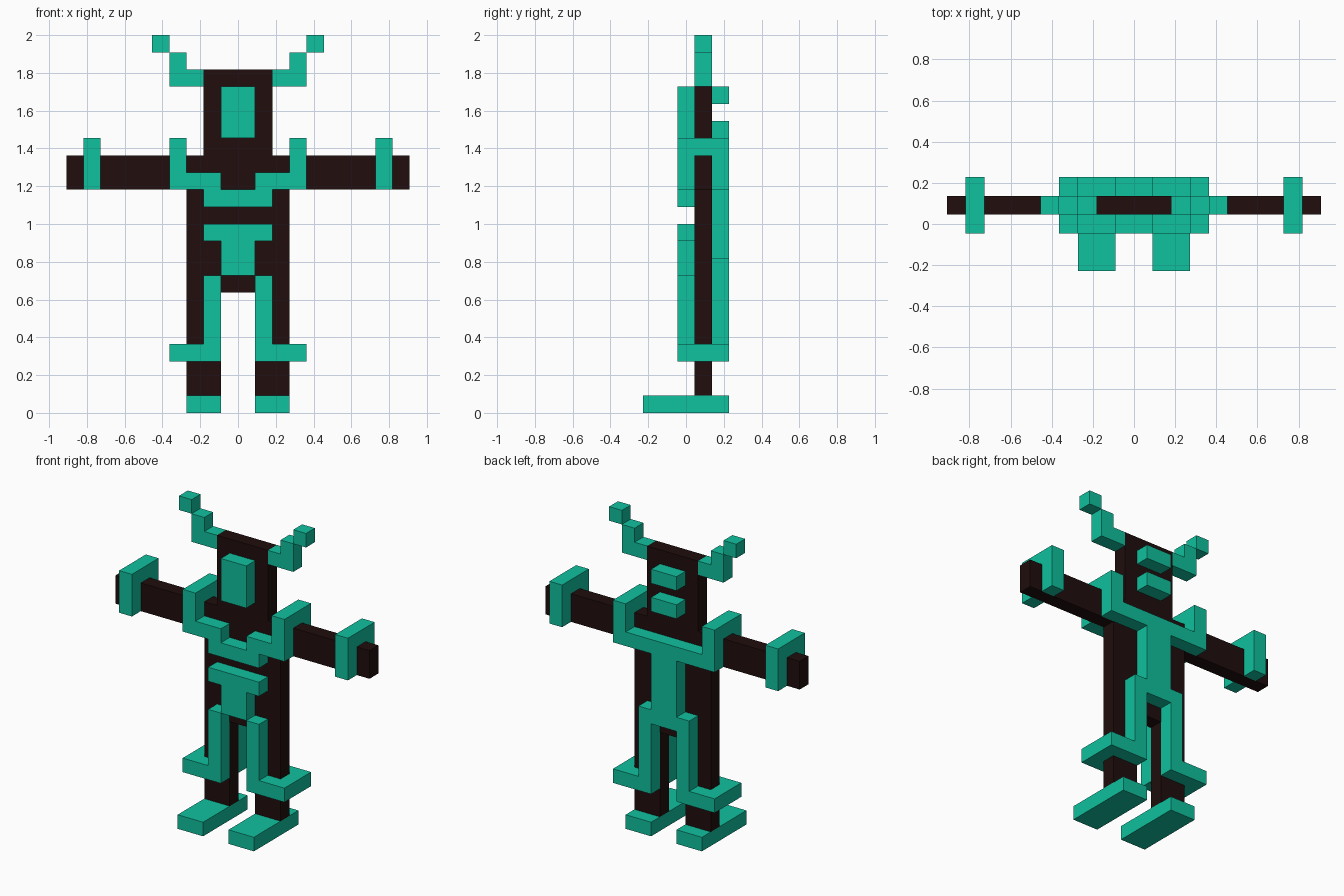
import bpy
import bmesh
import math
from mathutils import Vector

if "Cube" in bpy.data.objects:
    bpy.data.objects.remove(bpy.data.objects["Cube"])

U = 2 / 22                       # edge of one block
FRONT, CORE, BACK, WRAP = (2, 3), (3, 4), (4, 5), (2, 5)   # depth layers in blocks


def material(name, rgb):
    m = bpy.data.materials.new(name)
    m.use_nodes = True
    m.diffuse_color = (*rgb, 1)
    m.node_tree.nodes["Principled BSDF"].inputs["Base Color"].default_value = (*rgb, 1)
    return m


TEAL = material("teal", (0.005, 0.533, 0.342))
DARK = material("dark brown", (0.015, 0.004, 0.004))


def shell(name, mat, cells):
    """Outer skin of a set of unit blocks, with coplanar faces merged."""
    bm = bmesh.new()
    for c in cells:
        for axis in range(3):
            for sign in (0, 1):
                step = [0, 0, 0]
                step[axis] = 2 * sign - 1
                if tuple(a + b for a, b in zip(c, step)) in cells:
                    continue
                loop = []
                for p, q in ((0, 0), (1, 0), (1, 1), (0, 1)):
                    v = Vector(c)
                    v[axis] += sign
                    v[(axis + 1) % 3] += p
                    v[(axis + 2) % 3] += q
                    loop.append(bm.verts.new((v - Vector((0, 2.5, 0))) * U))
                bm.faces.new(loop if sign else loop[::-1])
    bmesh.ops.remove_doubles(bm, verts=bm.verts, dist=U * 0.01)
    bmesh.ops.dissolve_limit(bm, angle_limit=math.radians(1),
                             verts=bm.verts, edges=bm.edges)
    mesh = bpy.data.meshes.new(name)
    bm.to_mesh(mesh)
    bm.free()
    mesh.materials.append(mat)
    bpy.context.collection.objects.link(bpy.data.objects.new(name, mesh))


def part(name, mat, *boxes):
    """Boxes are (x range, y range, z range) in blocks."""
    shell(name, mat, {(x, y, z) for bx, by, bz in boxes
                      for x in range(*bx) for y in range(*by) for z in range(*bz)})


def pair(name, mat, *boxes):
    part("left_" + name, mat, *boxes)
    part("right_" + name, mat, *[((-b[1], -b[0]), y, z) for b, y, z in boxes])


# Dark figure
part("torso", DARK, ((-3, 3), CORE, (7, 15)))
part("head", DARK, ((-2, 2), CORE, (15, 20)))
pair("arm", DARK, ((3, 10), CORE, (13, 15)))
pair("leg", DARK, ((1, 3), CORE, (1, 7)))

# Head pieces
part("face_plate", TEAL, ((-1, 1), FRONT, (16, 19)))
part("upper_head_bar", TEAL, ((-1, 1), BACK, (18, 19)))
part("lower_head_bar", TEAL, ((-1, 1), BACK, (16, 17)))
pair("horn", TEAL, ((2, 4), CORE, (19, 20)), ((3, 4), CORE, (20, 21)))
pair("horn_tip", TEAL, ((4, 5), CORE, (21, 22)))

# Bands open underneath, hung over the arms
for band, x in (("shoulder_band", (3, 4)), ("wrist_band", (8, 9))):
    pair(band, TEAL, (x, FRONT, (13, 16)), (x, CORE, (15, 16)), (x, BACK, (13, 16)))

# Chest, belt and back armour
part("chest_plate", TEAL, ((-2, 2), FRONT, (12, 13)),
     ((-3, -1), FRONT, (13, 14)), ((1, 3), FRONT, (13, 14)))
part("belt_plate", TEAL, ((-2, 2), FRONT, (10, 11)), ((-1, 1), FRONT, (8, 10)))
part("back_plate", TEAL, ((-3, 3), BACK, (13, 14)), ((-1, 1), BACK, (8, 13)))

# Leg armour: front and back strips joined by a knee band round the outside
pair("leg_armour", TEAL, ((1, 2), FRONT, (3, 8)), ((1, 2), BACK, (3, 9)),
     ((2, 4), FRONT, (3, 4)), ((2, 4), BACK, (3, 4)), ((3, 4), WRAP, (3, 4)))
pair("foot", TEAL, ((1, 3), (0, 5), (0, 1)))
